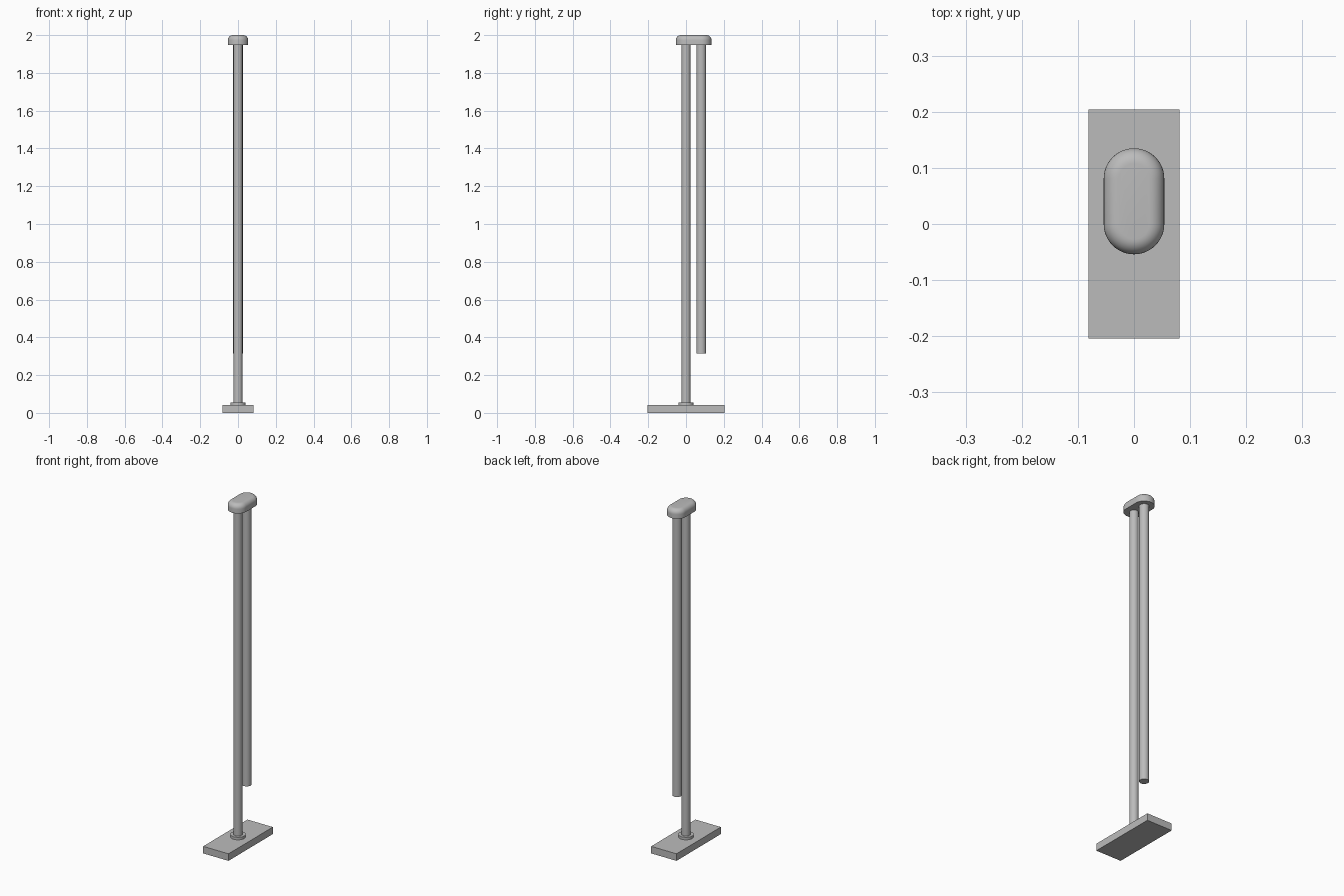
import bpy, bmesh
from math import pi, cos, sin, radians

if "Cube" in bpy.data.objects:
    bpy.data.objects.remove(bpy.data.objects["Cube"])

grey = bpy.data.materials.new("plain grey")
grey.use_nodes = True
GREY = (0.5, 0.5, 0.5, 1)
grey.diffuse_color = GREY
grey.node_tree.nodes["Principled BSDF"].inputs["Base Color"].default_value = GREY

REAR_Y = 0.081  # spacing between the two tubes


def finish(obj, name, smooth=True):
    obj.name = name
    obj.data.materials.append(grey)
    if smooth:
        bpy.ops.object.select_all(action='DESELECT')
        obj.select_set(True)
        bpy.context.view_layer.objects.active = obj
        bpy.ops.object.shade_smooth_by_angle(angle=radians(35))


def tube(name, radius, y, bottom, top):
    bpy.ops.mesh.primitive_cylinder_add(vertices=48, radius=radius, depth=top - bottom,
                                        location=(0, y, (bottom + top) / 2))
    finish(bpy.context.object, name)


# Base plate
bpy.ops.mesh.primitive_cube_add(size=1, location=(0, 0, 0.0205))
plate = bpy.context.object
plate.scale = (0.163, 0.408, 0.041)
finish(plate, "base_plate", smooth=False)

# Upright, its collar and the hanging tube
tube("collar", 0.04, 0, 0.04, 0.056)
tube("upright", 0.024, 0, 0.04, 1.96)
tube("hanging_tube", 0.026, REAR_Y, 0.315, 1.96)

# Pill-shaped cap with a rounded top rim, stacked from inset outlines
RADIUS, ROUND, LOW, HIGH, STEPS = 0.054, 0.027, 1.948, 2.0, 24
rings = [(RADIUS, LOW)]
for i in range(9):
    a = i / 8 * pi / 2
    rings.append((RADIUS - ROUND * (1 - cos(a)), HIGH - ROUND * (1 - sin(a))))

bm = bmesh.new()
loops = []
for r, z in rings:
    loop = []
    for centre, start in ((REAR_Y, 0), (0, pi)):
        for k in range(STEPS + 1):
            a = start + pi * k / STEPS
            loop.append(bm.verts.new((r * cos(a), centre + r * sin(a), z)))
    loops.append(loop)
for low, high in zip(loops, loops[1:]):
    for k in range(len(low)):
        n = (k + 1) % len(low)
        bm.faces.new((low[k], low[n], high[n], high[k]))
bm.faces.new(loops[0][::-1])
bm.faces.new(loops[-1])
mesh = bpy.data.meshes.new("cap")
bm.to_mesh(mesh)
bm.free()
cap = bpy.data.objects.new("cap", mesh)
bpy.context.collection.objects.link(cap)
finish(cap, "cap")
